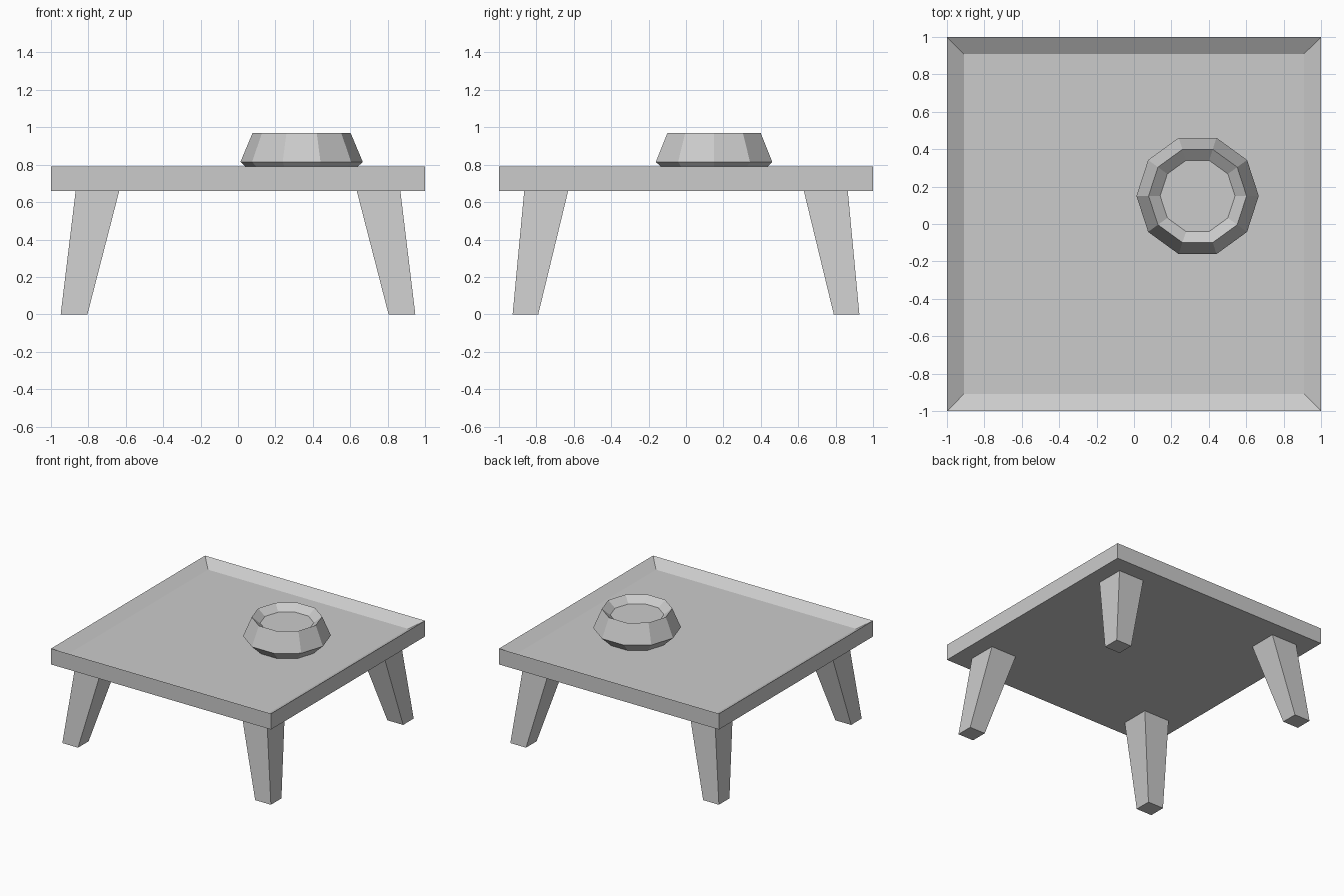
import bpy, bmesh
from math import cos, sin, pi

if "Cube" in bpy.data.objects:
    bpy.data.objects.remove(bpy.data.objects["Cube"])


def loft(name, rings, cap_start=True):
    """Skin a stack of equal-length point rings and cap both ends."""
    bm = bmesh.new()
    loops = [[bm.verts.new(p) for p in ring] for ring in rings]
    for a, b in zip(loops, loops[1:]):
        n = len(a)
        for i in range(n):
            j = (i + 1) % n
            bm.faces.new((a[i], a[j], b[j], b[i]))
    bm.faces.new(loops[0][::-1])
    bm.faces.new(loops[-1])
    bmesh.ops.recalc_face_normals(bm, faces=bm.faces)
    mesh = bpy.data.meshes.new(name)
    bm.to_mesh(mesh)
    bm.free()
    obj = bpy.data.objects.new(name, mesh)
    bpy.context.collection.objects.link(obj)
    return obj


def rect(x0, x1, y0, y1, z):
    return [(x0, y0, z), (x1, y0, z), (x1, y1, z), (x0, y1, z)]


def decagon(r, z, cx=0.34, cy=0.15):
    return [(cx + r * cos(i * pi / 5), cy + r * sin(i * pi / 5), z) for i in range(10)]


# Table top with sharp rim sloping in to a sunken floor
FLOOR = 0.733
loft("table_top", [rect(-1, 1, -1, 1, 0.66), rect(-1, 1, -1, 1, 0.79),
                   rect(-0.91, 0.91, -0.91, 0.91, FLOOR)])

# Ten-sided bowl with a shallow sloped inside
loft("bowl", [decagon(r, z) for r, z in
              [(0.24, FLOOR), (0.327, 0.815), (0.262, 0.97), (0.20, 0.92)]])

# Four tapered, splayed legs
for side, sx in (("left", -1), ("right", 1)):
    for end, sy in (("front", -1), ("back", 1)):
        loft(f"{end}_{side}_leg", [
            rect(0.805 * sx, 0.948 * sx, 0.79 * sy, 0.927 * sy, 0),
            rect(0.635 * sx, 0.868 * sx, 0.63 * sy, 0.865 * sy, 0.66)])
